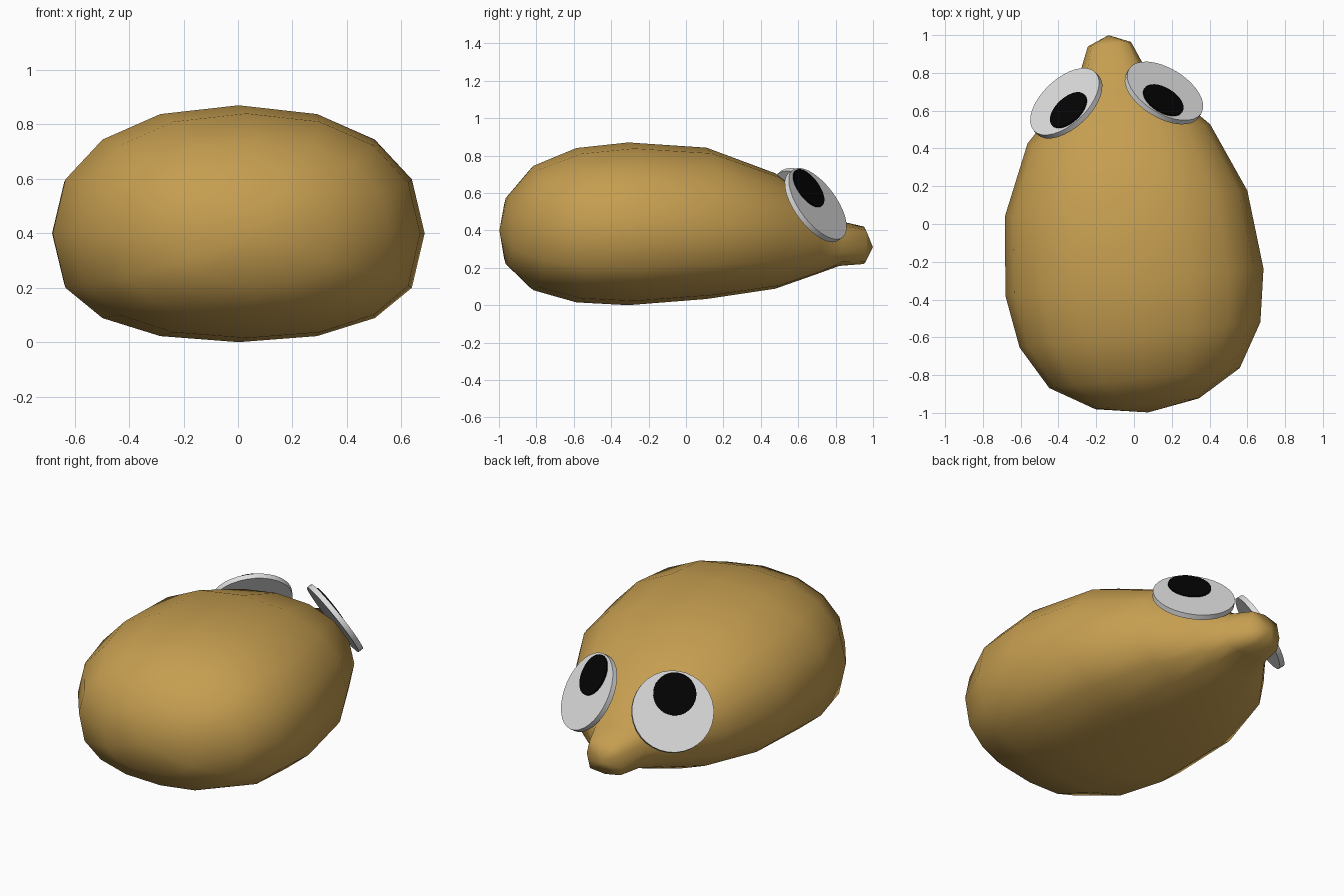
import bpy, bmesh, math
from mathutils import Matrix, Vector

cube = bpy.data.objects.get("Cube")
if cube:
    bpy.data.objects.remove(cube, do_unlink=True)


def material(name, rgb):
    m = bpy.data.materials.new(name)
    m.use_nodes = True
    m.diffuse_color = (*rgb, 1)
    m.node_tree.nodes["Principled BSDF"].inputs["Base Color"].default_value = (*rgb, 1)
    return m


tan = material("tan", (0.56, 0.34, 0.08))
white = material("white", (0.73, 0.73, 0.73))
black = material("black", (0.001, 0.001, 0.001))

# The whole creature is turned slightly about the vertical axis
turn = Matrix.Translation((-0.03, 0, 0)) @ Matrix.Rotation(math.radians(6), 4, "Z")


def add_object(name, bm, mat, matrix, smooth_angle):
    bmesh.ops.recalc_face_normals(bm, faces=bm.faces)
    mesh = bpy.data.meshes.new(name)
    bm.to_mesh(mesh)
    bm.free()
    mesh.materials.append(mat)
    ob = bpy.data.objects.new(name, mesh)
    bpy.context.collection.objects.link(ob)
    ob.matrix_world = matrix
    bpy.ops.object.select_all(action="DESELECT")
    ob.select_set(True)
    bpy.context.view_layer.objects.active = ob
    bpy.ops.object.shade_smooth_by_angle(angle=math.radians(smooth_angle))


def bulge(value, power):
    return math.copysign(abs(value) ** power, value)


# Body: rings along y as (y, half width, middle z, bottom z, top z, roundness), ending in a snout
RINGS = [
    (-0.957, 0.276, 0.40, 0.21, 0.585, 0.9),
    (-0.82, 0.507, 0.40, 0.08, 0.745, 0.9),
    (-0.59, 0.641, 0.40, 0.015, 0.84, 0.9),
    (-0.31, 0.687, 0.40, 0.0, 0.87, 0.9),
    (0.11, 0.645, 0.40, 0.033, 0.842, 0.9),
    (0.48, 0.486, 0.39, 0.088, 0.705, 0.9),
    (0.70, 0.27, 0.35, 0.165, 0.54, 0.85),
    (0.825, 0.17, 0.33, 0.21, 0.45, 0.7),
    (0.957, 0.115, 0.32, 0.22, 0.42, 0.55),
]
SIDES = 16
bm = bmesh.new()
loops = []
for y, w, mid, low, high, power in RINGS:
    loop = []
    for i in range(SIDES):
        a = math.tau * i / SIDES
        s = math.sin(a)
        if s > 0:
            z = mid + bulge(s, power) * (high - mid)
        else:
            z = mid + bulge(s, power * 0.8) * (mid - low)
        loop.append(bm.verts.new((w * bulge(math.cos(a), power), y, z)))
    loops.append(loop)
# The snout has eight flat sides, so every second point lies on a straight edge
for loop in loops[-2:]:
    for i in range(1, SIDES, 2):
        loop[i].co = (loop[i - 1].co + loop[(i + 1) % SIDES].co) / 2
tail_tip = bm.verts.new((0, -1.003, 0.40))
nose_tip = bm.verts.new((0, 1.005, 0.31))
for i in range(SIDES):
    j = (i + 1) % SIDES
    for a, b in zip(loops, loops[1:]):
        bm.faces.new((a[i], a[j], b[j], b[i]))
    bm.faces.new((tail_tip, loops[0][j], loops[0][i]))
    bm.faces.new((nose_tip, loops[-1][i], loops[-1][j]))
add_object("body", bm, tan, turn, 180)


def disc(name, mat, matrix, radius, depth):
    bm = bmesh.new()
    bmesh.ops.create_cone(bm, cap_ends=True, segments=32, radius1=radius, radius2=radius, depth=depth)
    add_object(name, bm, mat, matrix, 30)


# Eyes: tilted discs with a pupil plate set towards the upper, outer rim
TILT = math.radians(32)
SPREAD = math.radians(37.5)
for side, sx in (("left", 1), ("right", -1)):
    out = Vector((sx * math.sin(SPREAD) * math.cos(TILT), math.cos(SPREAD) * math.cos(TILT), math.sin(TILT)))
    across = Vector((0, 0, 1)).cross(out).normalized()
    up = out.cross(across)
    frame = Matrix((across, up, out)).transposed().to_4x4()
    eye = turn @ Matrix.Translation((sx * 0.26, 0.67, 0.535)) @ frame
    disc(side + "_eye", white, eye, 0.225, 0.03)
    disc(side + "_pupil", black, eye @ Matrix.Translation((-sx * 0.017, 0.095, 0.019)), 0.118, 0.009)
